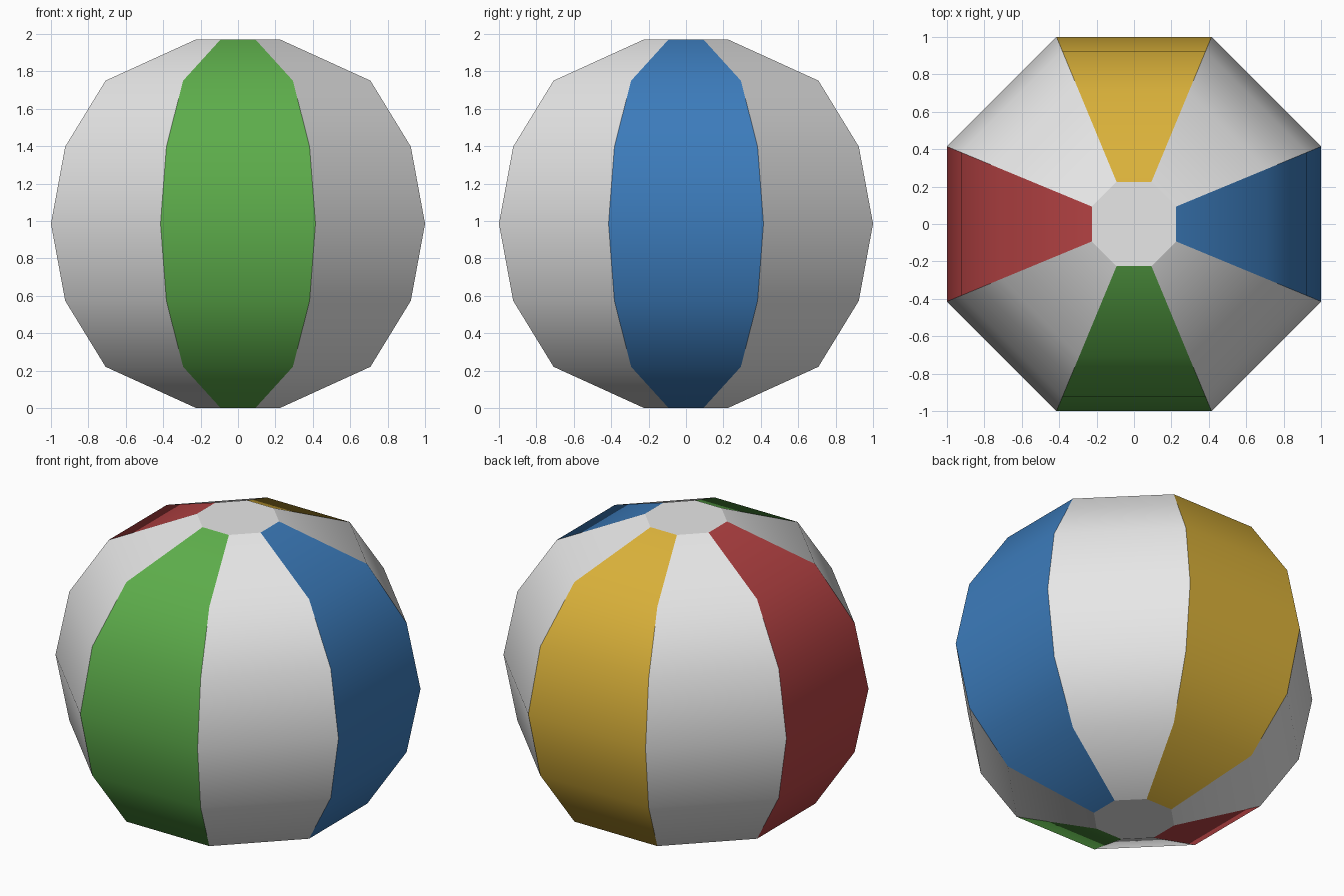
import bpy, bmesh, math

if "Cube" in bpy.data.objects:
    bpy.data.objects.remove(bpy.data.objects["Cube"])


def material(name, rgb):
    m = bpy.data.materials.new(name)
    m.diffuse_color = (*rgb, 1.0)
    m.use_nodes = True
    m.node_tree.nodes["Principled BSDF"].inputs["Base Color"].default_value = m.diffuse_color
    return m


# One material per panel colour; coloured panels alternate with white ones
materials = [
    material("white", (0.80, 0.80, 0.80)),
    material("blue", (0.045, 0.20, 0.50)),
    material("yellow", (0.70, 0.44, 0.042)),
    material("red", (0.47, 0.056, 0.058)),
    material("green", (0.11, 0.42, 0.07)),
]
panel_slots = [1, 0, 2, 0, 3, 0, 4, 0]   # counter-clockwise from +x

# Half profile: (distance from axis to panel middle, height)
profile = [(0.225, 0.0), (0.708, 0.22), (0.924, 0.573), (1.0, 0.985),
           (0.924, 1.397), (0.708, 1.75), (0.225, 1.97)]
SIDES = 8

# Rings of the ball, corners half a step away from the axes
bm = bmesh.new()
rings = []
for r, z in profile:
    corner = r / math.cos(math.pi / SIDES)
    ring = []
    for i in range(SIDES):
        a = (i - 0.5) * 2 * math.pi / SIDES
        ring.append(bm.verts.new((corner * math.cos(a), corner * math.sin(a), z)))
    rings.append(ring)

# Panels, smooth from bottom to top
for low, high in zip(rings, rings[1:]):
    for i in range(SIDES):
        j = (i + 1) % SIDES
        f = bm.faces.new((low[i], low[j], high[j], high[i]))
        f.material_index = panel_slots[i]
        f.smooth = True

# Flat white end caps
bm.faces.new(rings[0][::-1])
bm.faces.new(rings[-1])

# Hard seams between panels and around the caps
bm.normal_update()
for e in bm.edges:
    level = abs(e.verts[0].co.z - e.verts[1].co.z) < 1e-4
    cap_edge = any(len(f.verts) == SIDES for f in e.link_faces)
    e.smooth = level and not cap_edge

mesh = bpy.data.meshes.new("beach_ball")
bm.to_mesh(mesh)
bm.free()
for m in materials:
    mesh.materials.append(m)
ball = bpy.data.objects.new("beach_ball", mesh)
bpy.context.collection.objects.link(ball)
